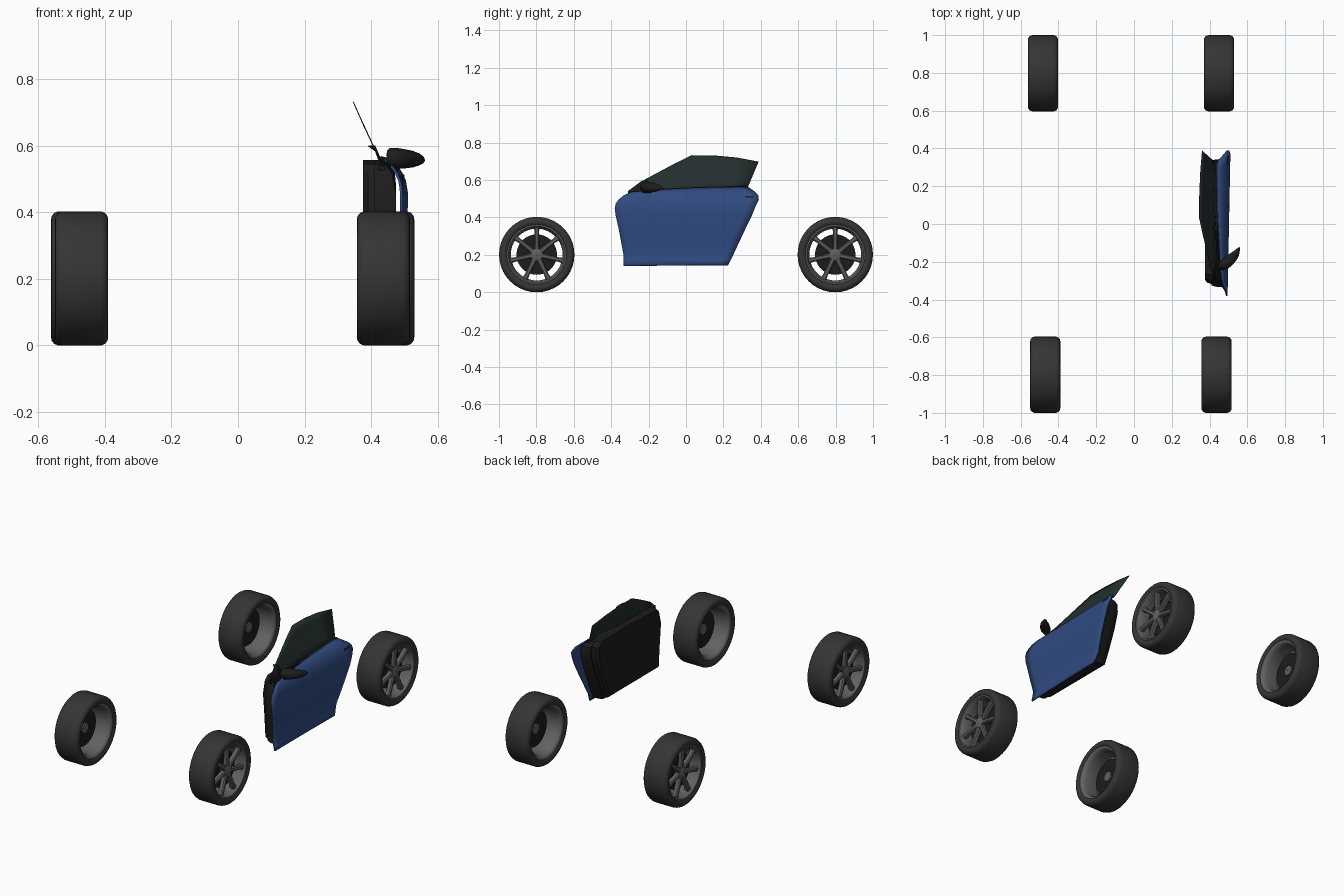
import bpy, bmesh
from math import sin, cos, pi, radians
from mathutils import Vector

if "Cube" in bpy.data.objects:
    bpy.data.objects.remove(bpy.data.objects["Cube"])


def mat(name, r, g, b):
    m = bpy.data.materials.new(name)
    m.diffuse_color = (r, g, b, 1)
    m.use_nodes = True
    m.node_tree.nodes["Principled BSDF"].inputs["Base Color"].default_value = m.diffuse_color
    return m


BLUE = mat("blue_paint", .03, .07, .22)
BLACK = mat("black_trim", .012, .012, .012)
RUBBER = mat("rubber", .035, .035, .035)
ALLOY = mat("alloy", .12, .12, .12)
GLASS = mat("tinted_glass", .018, .028, .028)


def loft(name, rows, material, wrap=False, ring=False, caps=False, thick=0, angle=35):
    """Skin rows of points; wrap joins each row's ends, ring joins last row to first."""
    bm = bmesh.new()
    vs = [[bm.verts.new(p) for p in row] for row in rows]
    n, m = len(vs), len(vs[0])
    for i in range(n if ring else n - 1):
        for j in range(m if wrap else m - 1):
            a, b = vs[i], vs[(i + 1) % n]
            k = (j + 1) % m
            bm.faces.new((a[j], a[k], b[k], b[j]))
    if caps:
        bm.faces.new(vs[0])
        bm.faces.new(vs[-1])
    bmesh.ops.recalc_face_normals(bm, faces=bm.faces)
    me = bpy.data.meshes.new(name)
    bm.to_mesh(me)
    bm.free()
    ob = bpy.data.objects.new(name, me)
    bpy.context.collection.objects.link(ob)
    me.materials.append(material)
    if thick:
        mod = ob.modifiers.new("thickness", 'SOLIDIFY')
        mod.thickness = thick
        mod.offset = 0
    bpy.ops.object.select_all(action='DESELECT')
    ob.select_set(True)
    bpy.context.view_layer.objects.active = ob
    bpy.ops.object.shade_smooth_by_angle(angle=radians(angle))
    return ob


def interp(table, t):
    for (a, u), (b, v) in zip(table, table[1:]):
        if t <= b:
            return u + (v - u) * max(0, (t - a) / (b - a))
    return table[-1][1]


# ---- wheels: lathed profiles are (offset towards the outside, radius)
half_tyre = [(.062, .152), (.075, .162), (.08, .175), (.078, .187), (.07, .197), (.058, .2015)]
tyre = half_tyre + [(-a, r) for a, r in reversed(half_tyre)]
rim = [(.072, .16), (.07, .153), (.06, .147), (.03, .141), (-.04, .141), (-.06, .147), (-.072, .16)]
disc = [(.024, .03), (.024, .108), (.006, .108), (.006, .03)]
hub = [(.062, .001), (.062, .016), (.056, .032), (.02, .036), (.0, .03), (.0, .001)]


def wheel(label, cx, cy, side):
    c = Vector((cx, cy, .2015))

    def lathe(part, prof, material, n=40, ring=False, thick=0):
        rows = [[c + Vector((side * a, r * cos(2 * pi * k / n), r * sin(2 * pi * k / n)))
                 for k in range(n)] for a, r in prof]
        loft(label + part, rows, material, wrap=True, ring=ring, thick=thick)

    lathe("_tyre", tyre, RUBBER, ring=True)
    lathe("_rim", rim, ALLOY, thick=.005)
    lathe("_brake_disc", disc, BLACK, ring=True)
    lathe("_hub", hub, ALLOY, n=20)
    # seven tapered spokes with a rounded front ridge
    for k in range(7):
        t = pi / 2 + 2 * pi * k / 7
        out, tan = Vector((0, cos(t), sin(t))), Vector((0, -sin(t), cos(t)))
        rows = []
        for r, w, f in ((.02, .014, .056), (.07, .0125, .06), (.12, .012, .062), (.149, .017, .06)):
            rows.append([c + out * r + tan * u * w + Vector((side * (f + d), 0, 0))
                         for u, d in ((-1, -.026), (-1, -.006), (-.5, 0), (.5, 0), (1, -.006), (1, -.026))])
        loft(label + "_spoke", rows, ALLOY, wrap=True, caps=True)


wheel("front_right_wheel", .437, -.798, 1)
wheel("front_left_wheel", -.47, -.798, -1)
wheel("rear_right_wheel", .45, .798, 1)
wheel("rear_left_wheel", -.482, .798, -1)

# ---- door skin: crown of the panel as x over z, edges as (front y, z, rear y, z)
crown = [(.14, .49), (.2, .476), (.3, .490), (.4, .499), (.46, .499), (.5, .492),
         (.53, .475), (.55, .452), (.565, .43)]


def skin_x(y, z):
    return interp(crown, z) + .02 * y


edges = [(-.335, .14, .225, .145), (-.335, .17, .24, .175), (-.335, .205, .255, .205),
         (-.347, .27, .285, .27), (-.36, .34, .318, .34), (-.376, .41, .352, .41),
         (-.381, .45, .372, .46), (-.375, .475, .389, .495), (-.36, .495, .387, .515),
         (-.335, .515, .375, .53), (-.315, .525, .355, .545), (-.29, .535, .33, .562)]
N = 14
rows = []
for y0, z0, y1, z1 in edges:
    row = []
    for k in range(N + 1):
        t = k / N
        y = y0 + (y1 - y0) * t
        z = z0 + (z1 - z0) * (1 - (1 - t) ** 2)
        row.append((skin_x(y, z), y, z))
    rows.append(row)
loft("door_skin", rows, BLUE, thick=.008, angle=30)

# ---- door frame and inner trim panel
outline = [(-.31, .165), (.215, .165), (.26, .26), (.31, .38), (.345, .48), (.34, .53), (.31, .555),
           (0, .557), (-.285, .545), (-.315, .52), (-.335, .45), (-.32, .3)]


def layer(x, s):
    cy, cz = -.01, .39
    pts = []
    for y, z in outline:
        y, z = cy + (y - cy) * s, cz + (z - cz) * (s if z < cz else 1)
        pts.append((min(x, skin_x(y, z) - .012), y, z))
    return pts


loft("door_frame", [layer(.475, 1), layer(.43, .99), layer(.41, .97)], BLACK, wrap=True, caps=True)
loft("inner_trim_panel", [layer(.42, .95), layer(.39, .93), layer(.376, .88)], BLACK,
     wrap=True, caps=True, angle=25)

# ---- window glass, curving inward to the roof line
lean = [(.53, .432), (.56, .424), (.61, .402), (.66, .378), (.735, .345)]
base = [-.3, -.24, -.17, -.08, .02, .13, .24, .33]
top = [(-.31, .54), (-.24, .592), (-.15, .64), (-.06, .688), (.03, .732), (.15, .731), (.27, .72), (.388, .698)]
rows = []
for yb, (yt, zt) in zip(base, top):
    zb = .533 + (yb + .3) * .043
    row = []
    for k in range(6):
        z = zb + (zt - zb) * k / 5
        row.append((interp(lean, z), yb + (yt - yb) * k / 5, z))
    rows.append(row)
loft("window_glass", rows, GLASS, thick=.003)
quarter = [[(x + .004, y, z) for x, y, z in row] for row in rows[:3]]
quarter[2] = [(x, y - .02 - .05 * k / 5, min(z, .6)) for k, (x, y, z) in enumerate(quarter[2])]
loft("mirror_base_panel", quarter, BLACK, thick=.004)

# belt strip along the bottom of the glass
strip = []
for y in (-.31, -.1, .1, .33):
    z = .534 + (y + .3) * .043
    x = .434 + .01 * y
    strip.append([(x + dx, y, z + dz) for dx, dz in ((-.01, -.006), (.01, -.008), (.008, .004), (-.008, .008))])
loft("belt_strip", strip, BLACK, wrap=True, caps=True)

# ---- wing mirror: rings are (x, y, z, half depth, half height)
housing = [(.448, -.222, .565, .012, .02), (.455, -.22, .565, .02, .028), (.475, -.213, .563, .033, .031),
           (.5, -.198, .561, .04, .029), (.525, -.18, .56, .038, .025), (.545, -.16, .559, .033, .018),
           (.556, -.148, .558, .026, .011), (.56, -.142, .557, .012, .004)]
rows = [[(x + .12 * d * cos(a), y + d * cos(a), z + h * sin(a))
         for a in (2 * pi * k / 16 for k in range(16))] for x, y, z, d, h in housing]
loft("wing_mirror", rows, BLACK, wrap=True, caps=True, angle=50)
stalk = [(.44, -.212, .508, .03), (.462, -.212, .515, .028), (.478, -.205, .55, .022)]
rows = [[(x + .012 * sin(a), y + d * cos(a), z + .012 * sin(a))
         for a in (2 * pi * k / 10 for k in range(10))] for x, y, z, d in stalk]
loft("mirror_stalk", rows, BLACK, wrap=True, caps=True, angle=50)

# ---- small recessed door pull near the rear edge
rows = [[(skin_x(y, z) + dx, y, z) for z, dx in ((.507, 0), (.508, .007), (.515, .007), (.517, 0))]
        for y in (.315, .325, .35, .36)]
loft("door_pull", rows, BLACK, wrap=True, caps=True)
